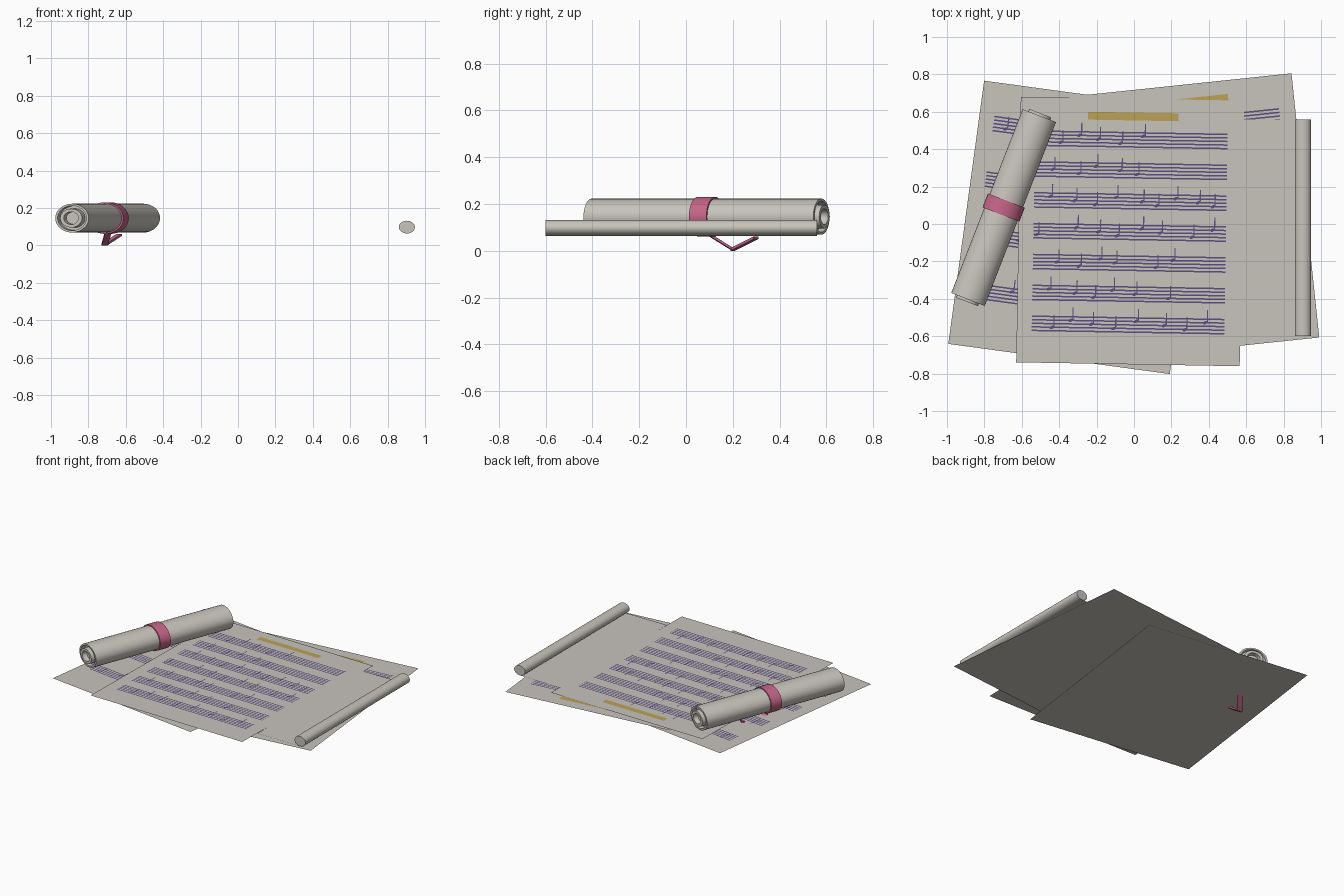
import bpy, bmesh, math
from mathutils import Vector

if "Cube" in bpy.data.objects:
    bpy.data.objects.remove(bpy.data.objects["Cube"])


def material(name, rgb):
    m = bpy.data.materials.new(name)
    m.diffuse_color = (*rgb, 1)
    m.use_nodes = True
    m.node_tree.nodes["Principled BSDF"].inputs["Base Color"].default_value = m.diffuse_color
    return m


PAPER = material("paper", (0.58, 0.555, 0.51))
INK = material("purple_ink", (0.10, 0.075, 0.21))
GOLD = material("gold", (0.50, 0.36, 0.09))
PINK = material("pink_ribbon", (0.56, 0.13, 0.25))


def finish(name, bm, mat, loc=(0, 0, 0), angle=0, smooth=False):
    bmesh.ops.recalc_face_normals(bm, faces=bm.faces)
    me = bpy.data.meshes.new(name)
    bm.to_mesh(me)
    bm.free()
    me.materials.append(mat)
    ob = bpy.data.objects.new(name, me)
    ob.location = loc
    ob.rotation_euler.z = math.radians(angle)
    bpy.context.collection.objects.link(ob)
    if smooth:
        bpy.ops.object.select_all(action='DESELECT')
        ob.select_set(True)
        bpy.context.view_layer.objects.active = ob
        bpy.ops.object.shade_smooth_by_angle(angle=math.radians(40))
    return ob


def flat(bm, points):
    bm.faces.new([bm.verts.new((x, y, 0)) for x, y in points])


def rect(bm, cx, cy, w, h):
    flat(bm, [(cx - w / 2, cy - h / 2), (cx + w / 2, cy - h / 2),
              (cx + w / 2, cy + h / 2), (cx - w / 2, cy + h / 2)])


def note(bm, x, y):
    # slanted oval head with an upright stem
    pts = []
    for i in range(8):
        a = i * math.tau / 8
        pts.append((x + 0.013 * math.cos(a), y + 0.009 * math.sin(a) + 0.004 * math.cos(a)))
    flat(bm, pts)
    rect(bm, x + 0.011, y + 0.034, 0.006, 0.066)


def page(name, loc, angle, spacing, rows):
    """One sheet with a gold title bar, staves and notes."""
    x, y, z = loc
    bm = bmesh.new()
    rect(bm, 0, 0, 1.195, 1.42)
    finish(name, bm, PAPER, loc, angle)
    bm = bmesh.new()
    rect(bm, 0.005, 0.615, 0.485, 0.042)
    finish(name + "_title", bm, GOLD, (x, y, z + 0.002), angle)
    bm = bmesh.new()
    for r, notes in enumerate(rows):
        cy = 0.49 - spacing * r
        for k in range(5):
            rect(bm, -0.003, cy + (k - 2) * 0.019, 1.03, 0.008)
        for i, nx in enumerate(notes):
            note(bm, nx, cy + 0.02 * ((i * 2 + r) % 3 - 1))
    finish(name + "_staves", bm, INK, (x, y, z + 0.002), angle)


def lathe(name, profile, rx, rz, loc, angle, mat, seg=32, closed=False):
    """Elliptical turning of (y, r) pairs around the y axis."""
    bm = bmesh.new()
    rings = []
    for py, r in profile:
        if r == 0:
            rings.append([bm.verts.new((0, py, 0))] * seg)
        else:
            rings.append([bm.verts.new((rx * r * math.cos(i * math.tau / seg), py,
                                        rz * r * math.sin(i * math.tau / seg)))
                          for i in range(seg)])
    if closed:
        rings.append(rings[0])
    for a, b in zip(rings, rings[1:]):
        for i in range(seg):
            j = (i + 1) % seg
            corners = list(dict.fromkeys((a[i], a[j], b[j], b[i])))
            if len(corners) > 2:
                bm.faces.new(corners)
    return finish(name, bm, mat, loc, angle, True)


# Three stacked sheets
side = [[-0.45, -0.3, -0.1, 0.1, 0.3]] * 4
page("left_sheet", (-0.305, -0.018, 0.05), -7.75, 0.30, side)
page("right_sheet", (0.322, 0.037, 0.057), 6, 0.30, side)
page("top_sheet", (-0.02, -0.04, 0.064), -1, 0.165, [
    [-0.38, -0.28, -0.18, -0.06, 0.06],
    [-0.42, -0.28, -0.19, -0.06, 0.03],
    [-0.43, -0.30, -0.19, -0.08, 0.06, 0.14, 0.24, 0.36, 0.44],
    [-0.50, -0.29, -0.17, -0.07, 0.06, 0.16, 0.33, 0.44],
    [-0.39, -0.27, -0.16, -0.08, 0.14, 0.23],
    [-0.43, -0.29, -0.19, -0.09, 0.03, 0.21],
    [-0.41, -0.31, -0.20, -0.08, 0.04, 0.19, 0.30, 0.41]])

# Flat tongue leading from the top sheet to its curled edge
bm = bmesh.new()
rect(bm, 0.735, -0.02, 0.33, 1.16)
finish("unrolled_edge", bm, PAPER, (0, 0, 0.0635))
lathe("curled_edge", [(-0.58, 0), (-0.58, 1), (0.58, 1), (0.58, 0)],
      0.043, 0.034, (0.903, -0.02, 0.098), 0, PAPER, 24)

# Large rolled scroll with nested layers at each end
half = 0.527
end = [(half, 1), (half, 0.86), (half - 0.03, 0.84), (half - 0.03, 0.67),
       (half + 0.014, 0.65), (half + 0.014, 0.44), (half - 0.02, 0.42), (half - 0.02, 0)]
profile = [(-y, r) for y, r in reversed(end)] + end
ROLL = (-0.697, 0.088, 0.146)
lathe("rolled_scroll", profile, 0.096, 0.077, ROLL, -21.2, PAPER)

# Ribbon band around the scroll
lathe("ribbon_band", [(-0.04, 1.0), (-0.04, 1.1), (0.04, 1.1), (0.04, 1.0)],
      0.096, 0.077, ROLL, -21.2, PINK, closed=True)

# Folded ribbon tails below the scroll
bm = bmesh.new()
tip = Vector((-0.712, 0.2, 0.0))
for top in (Vector((-0.695, 0.1, 0.062)), Vector((-0.635, 0.3, 0.05))):
    along = (top - tip).normalized()
    across = along.cross(Vector((0, 0, 1))).normalized() * 0.017
    up = Vector((0, 0, 0.012))
    loops = [[bm.verts.new(p + o) for o in (-across, across, across + up, up - across)]
             for p in (tip, top)]
    for i in range(4):
        j = (i + 1) % 4
        bm.faces.new((loops[0][i], loops[0][j], loops[1][j], loops[1][i]))
    for loop in loops:
        bm.faces.new(loop)
finish("ribbon_tails", bm, PINK)
